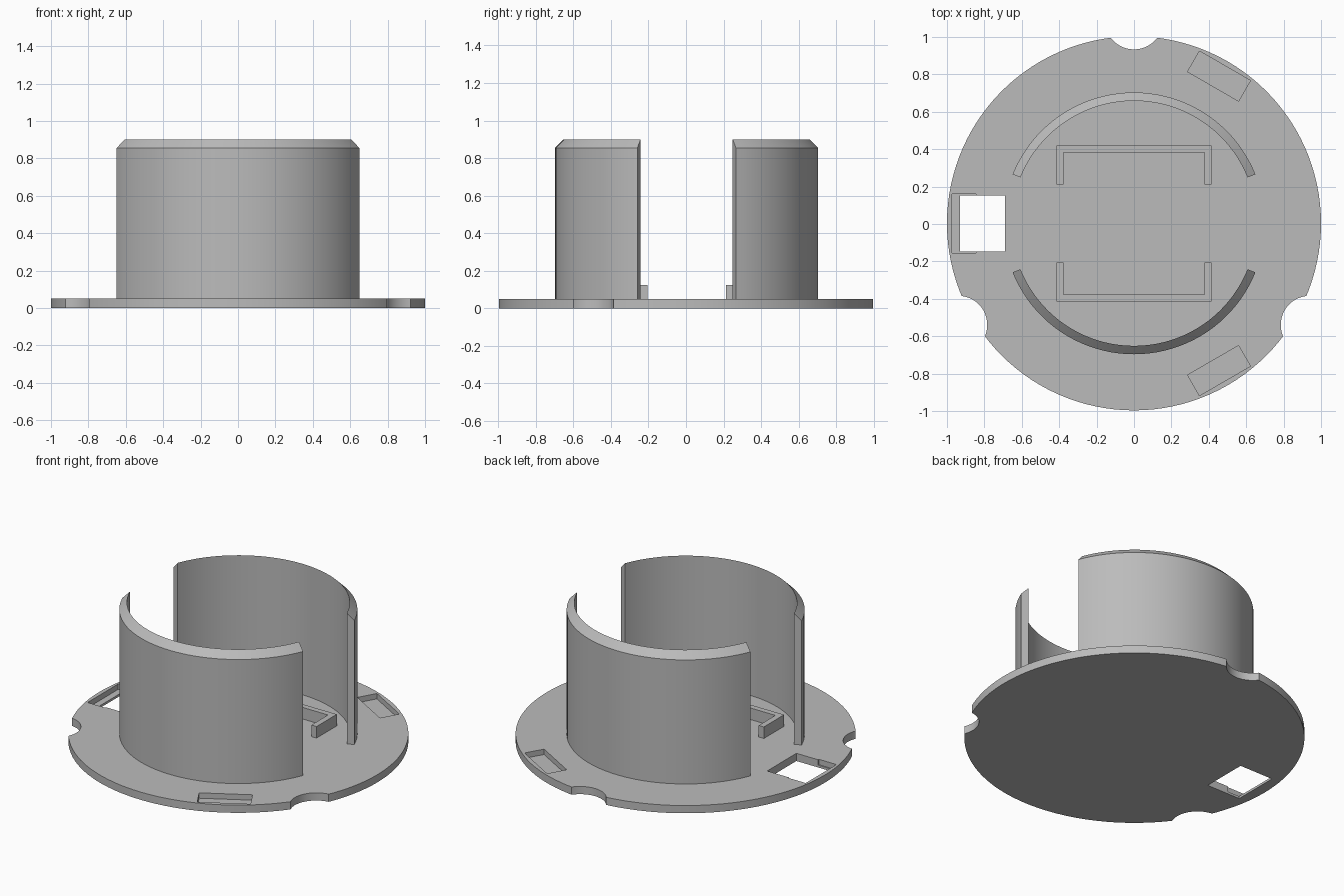
import bpy, bmesh
from math import radians, sin, cos, pi
from mathutils import Matrix, Vector

cube = bpy.data.objects.get("Cube")
if cube:
    bpy.data.objects.remove(cube, do_unlink=True)

CY = 0.0035          # centre of the round base in y
BASE_TOP = 0.05

grey = bpy.data.materials.new("plain grey")
grey.use_nodes = True
COLOUR = (0.5, 0.5, 0.5, 1)
grey.diffuse_color = COLOUR
grey.node_tree.nodes["Principled BSDF"].inputs["Base Color"].default_value = COLOUR


def make_object(name, bm):
    bmesh.ops.recalc_face_normals(bm, faces=bm.faces)
    mesh = bpy.data.meshes.new(name)
    bm.to_mesh(mesh)
    bm.free()
    mesh.materials.append(grey)
    obj = bpy.data.objects.new(name, mesh)
    bpy.context.collection.objects.link(obj)
    return obj


def prism(name, outline, z0, z1):
    """Extrude a flat outline from z0 up to z1."""
    bm = bmesh.new()
    face = bm.faces.new([bm.verts.new((x, y, z0)) for x, y in outline])
    up = bmesh.ops.extrude_face_region(bm, geom=[face])["geom"]
    bmesh.ops.translate(bm, vec=(0, 0, z1 - z0),
                        verts=[v for v in up if isinstance(v, bmesh.types.BMVert)])
    return make_object(name, bm)


def circle(cx, cy, r, count):
    return [(cx + r * cos(2 * pi * i / count), cy + r * sin(2 * pi * i / count))
            for i in range(count)]


def rectangle(cx, cy, length, width, angle=0):
    """Rectangle whose width points along the given angle."""
    turn = Matrix.Rotation(angle, 2)
    out = []
    for sx, sy in ((-1, -1), (1, -1), (1, 1), (-1, 1)):
        p = turn @ Vector((sx * width / 2, sy * length / 2))
        out.append((cx + p.x, cy + p.y))
    return out


def select_only(obj):
    bpy.ops.object.select_all(action="DESELECT")
    obj.select_set(True)
    bpy.context.view_layer.objects.active = obj


def cut(target, cutter):
    mod = target.modifiers.new("cut", "BOOLEAN")
    mod.operation = "DIFFERENCE"
    mod.solver = "EXACT"
    mod.object = cutter
    cutter.hide_render = True
    select_only(target)
    bpy.ops.object.modifier_apply(modifier=mod.name)
    bpy.data.objects.remove(cutter, do_unlink=True)


# Round base plate
base = prism("base_plate", circle(0, CY, 1, 120), 0, BASE_TOP)

# Three round notches in the rim
for deg in (90, 210, 330):
    a = radians(deg)
    cut(base, prism("notch_cutter",
                    circle(1.085 * cos(a), CY + 1.085 * sin(a), 0.155, 48), -0.1, 0.2))

# Three shallow pockets just inside the rim
for deg in (60, 180, 300):
    a = radians(deg)
    cut(base, prism("pocket_cutter",
                    rectangle(0.909 * cos(a), CY + 0.909 * sin(a), 0.315, 0.127, a),
                    0.015, 0.2))

# Rectangular hole through the plate
cut(base, prism("hole_cutter", rectangle(-0.81, CY, 0.3, 0.24), -0.1, 0.2))


# Curved walls with an outer bevel that runs to a sharp top edge
def curved_wall(name, start):
    profile = ((0.655, BASE_TOP), (0.7, BASE_TOP), (0.7, 0.855), (0.655, 0.9))
    steps = 40
    bm = bmesh.new()
    rings = []
    for i in range(steps + 1):
        a = radians(start + 136 * i / steps)
        rings.append([bm.verts.new((r * cos(a), CY + r * sin(a), z)) for r, z in profile])
    for p, q in zip(rings, rings[1:]):
        for j in range(4):
            k = (j + 1) % 4
            bm.faces.new((p[j], p[k], q[k], q[j]))
    bm.faces.new(rings[0])
    bm.faces.new(rings[-1])
    return make_object(name, bm)


walls = [curved_wall("back_wall", 22), curved_wall("front_wall", 202)]


# Low U-shaped brackets between the walls
def bracket(name, side):
    outer, inner, near, far, t = 0.415, 0.378, 0.209, 0.417, 0.037
    half = [(outer, near), (outer, far)]
    outline = half + [(-x, y) for x, y in reversed(half)]
    outline += [(-inner, near), (-inner, far - t), (inner, far - t), (inner, near)]
    return prism(name, [(x, CY + side * y) for x, y in outline], BASE_TOP, 0.125)


bracket("back_bracket", 1)
bracket("front_bracket", -1)

# Smooth the curved surfaces, keep edges crisp
for obj in [base] + walls:
    select_only(obj)
    bpy.ops.object.shade_smooth_by_angle(angle=radians(25))
